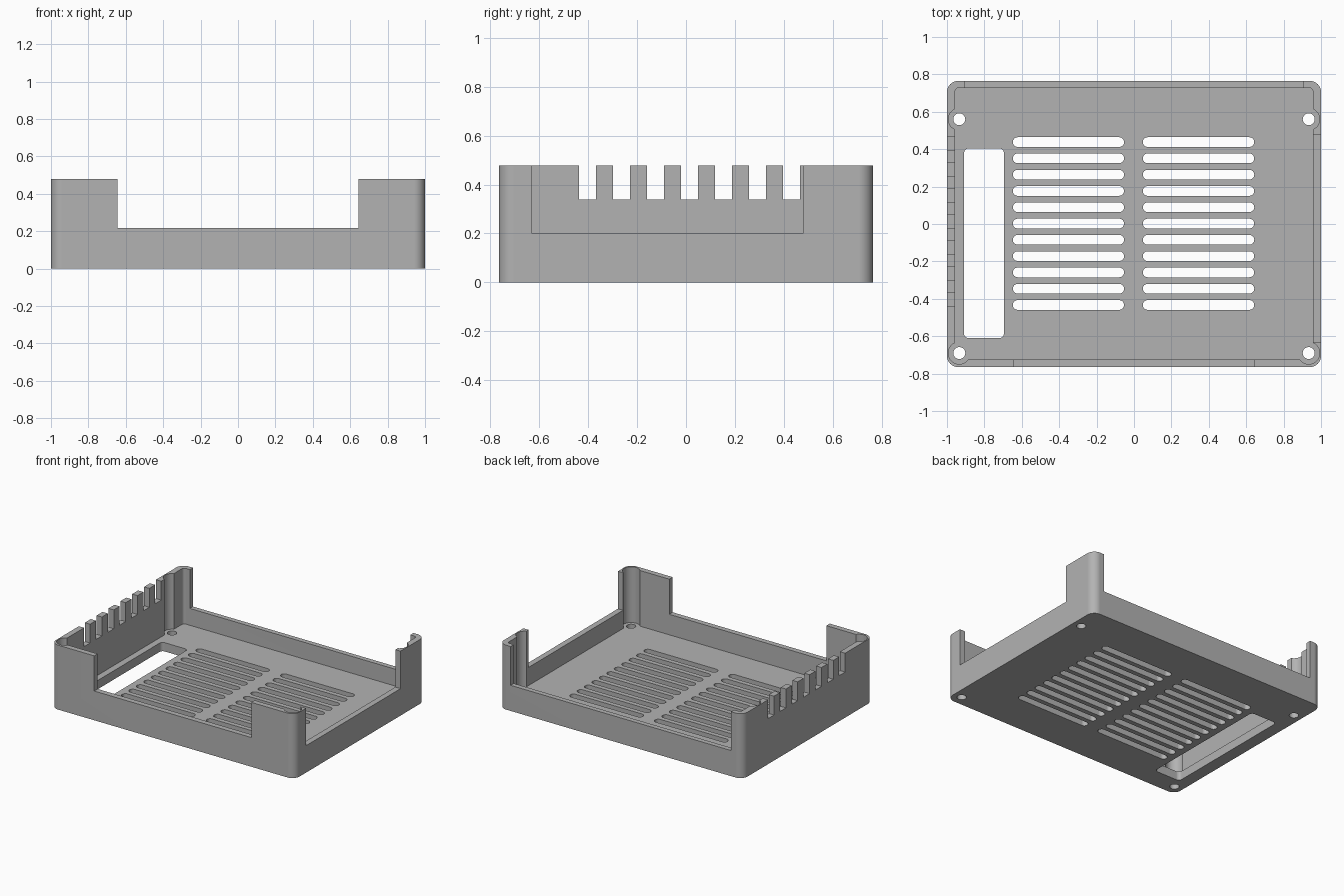
import bpy, bmesh, math

if "Cube" in bpy.data.objects:
    bpy.data.objects.remove(bpy.data.objects["Cube"], do_unlink=True)

W, D, H = 1.0, 0.765, 0.478      # half width, half depth, height
FLOOR = 0.065
OVER = 0.6                       # cutters reach above the rim to here

grey = bpy.data.materials.new("plain grey")
grey.use_nodes = True
colour = (0.45, 0.45, 0.45, 1)
grey.diffuse_color = colour
grey.node_tree.nodes["Principled BSDF"].inputs["Base Color"].default_value = colour


def outline(x0, x1, y0, y1, r, n):
    """Rounded rectangle, counter-clockwise; coincident points are dropped."""
    if r <= 0:
        return [(x0, y0), (x1, y0), (x1, y1), (x0, y1)]
    pts = []
    corners = [(x1 - r, y1 - r), (x0 + r, y1 - r), (x0 + r, y0 + r), (x1 - r, y0 + r)]
    for i, (cx, cy) in enumerate(corners):
        for k in range(n + 1):
            a = (i + k / n) * math.pi / 2
            p = (cx + r * math.cos(a), cy + r * math.sin(a))
            if not pts or math.dist(p, pts[-1]) > 1e-5:
                pts.append(p)
    if math.dist(pts[0], pts[-1]) < 1e-5:
        pts.pop()
    return pts


def prism(bm, x0, x1, y0, y1, z0, z1, r=0, n=6):
    """Upright rounded block."""
    pts = outline(x0, x1, y0, y1, r, n)
    low = [bm.verts.new((x, y, z0)) for x, y in pts]
    top = [bm.verts.new((x, y, z1)) for x, y in pts]
    bm.faces.new(low[::-1])
    bm.faces.new(top)
    for i in range(len(pts)):
        j = (i + 1) % len(pts)
        bm.faces.new((low[i], low[j], top[j], top[i]))


def make(name, bm):
    me = bpy.data.meshes.new(name)
    bm.to_mesh(me)
    bm.free()
    ob = bpy.data.objects.new(name, me)
    bpy.context.scene.collection.objects.link(ob)
    return ob


def cut(target, name, blocks):
    """Subtract a set of separate blocks from the target."""
    bm = bmesh.new()
    for b in blocks:
        prism(bm, *b)
    cutter = make(name, bm)
    cutter.hide_render = True
    mod = target.modifiers.new(name, 'BOOLEAN')
    mod.operation = 'DIFFERENCE'
    mod.solver = 'EXACT'
    mod.object = cutter
    bpy.context.view_layer.objects.active = target
    bpy.ops.object.modifier_apply(modifier=mod.name)
    bpy.data.objects.remove(cutter, do_unlink=True)


def round_block(x, y, r, z0, z1):
    return (x - r, x + r, y - r, y + r, z0, z1, r, 8)


# Outer block with rounded corners
bm = bmesh.new()
prism(bm, -W, W, -D, D, 0, H, 0.06, 8)
case = make("case_base", bm)
case.data.materials.append(grey)

# Hollow interior
cut(case, "cavity", [(-0.957, 0.957, -0.725, 0.728, FLOOR, OVER, 0.02, 4)])

# Round screw clearances let into the walls, with holes through the floor
screws = [(x, y) for x in (-0.934, 0.934) for y in (-0.69, 0.56)]
cut(case, "screw_clearance", [round_block(x, y, 0.059, FLOOR, OVER) for x, y in screws])

# Floor openings: screw holes, vent slots and the long window
openings = [round_block(x, y, 0.032, -0.1, FLOOR + 0.05) for x, y in screws]
for x0, x1 in ((-0.648, -0.053), (0.047, 0.643)):
    for i in range(11):
        y = 0.438 - 0.0871 * i
        openings.append((x0, x1, y - 0.026, y + 0.026, -0.1, FLOOR + 0.05, 0.026, 6))
openings.append((-0.909, -0.695, -0.61, 0.404, -0.1, FLOOR + 0.05, 0.025, 4))
cut(case, "floor_openings", openings)

# Lowered stretches of the front, back and left walls
cut(case, "wall_gaps", [
    (-0.645, 0.645, -0.9, -0.68, 0.217, OVER),
    (-0.905, 0.905, 0.68, 0.9, 0.19, OVER),
    (0.85, 1.2, -0.63, 0.478, 0.2, OVER),
])

# Row of notches along the right wall
cut(case, "wall_notches", [
    (-1.2, -0.9, -0.438 + 0.139 * i, -0.368 + 0.139 * i, 0.338, OVER) for i in range(7)
])

# Smooth rounded parts, sharp edges kept
bpy.ops.object.select_all(action='DESELECT')
case.select_set(True)
bpy.context.view_layer.objects.active = case
bpy.ops.object.shade_smooth_by_angle(angle=math.radians(30))
weighted = case.modifiers.new("even_shading", 'WEIGHTED_NORMAL')
weighted.keep_sharp = True
